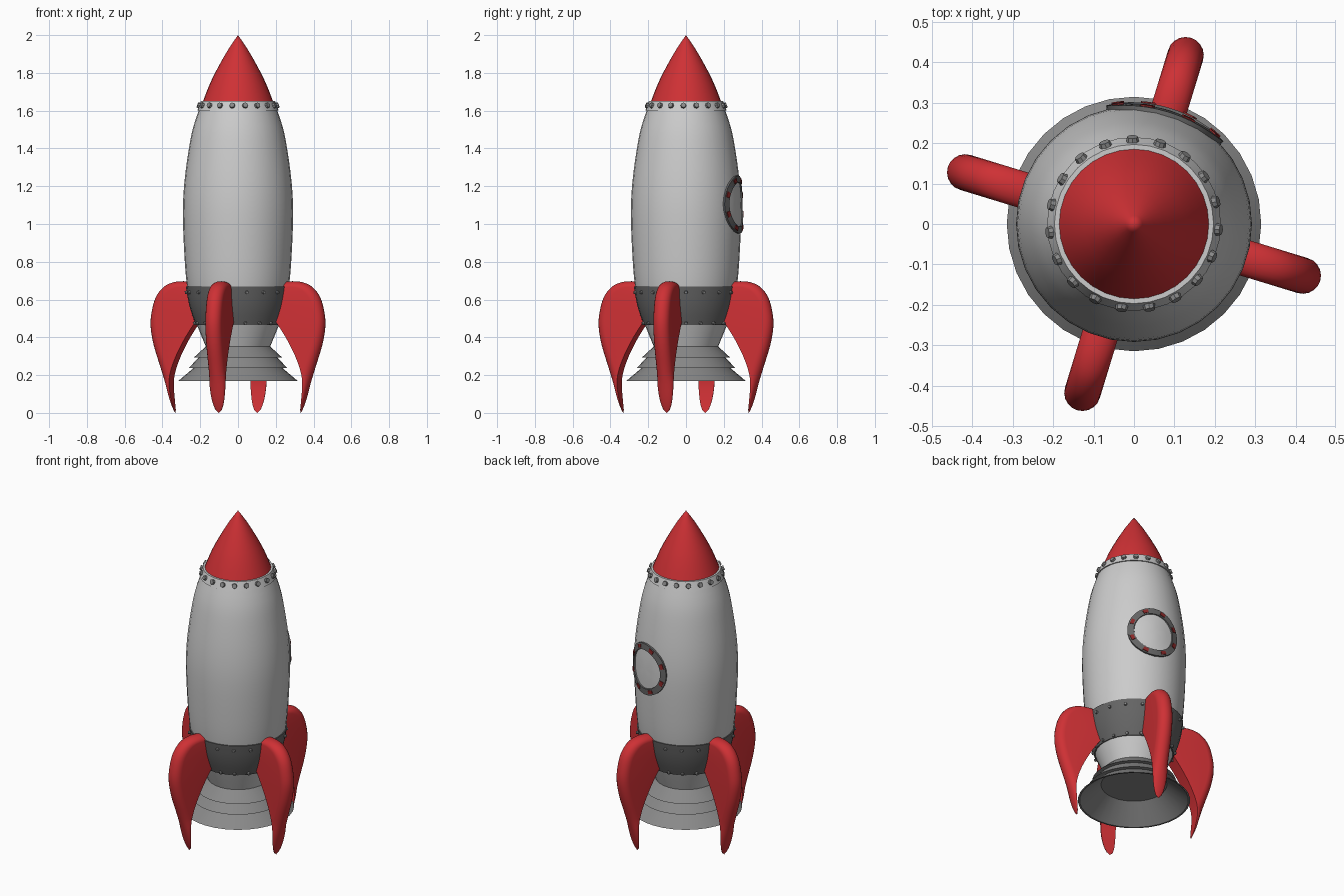
import bpy, bmesh, math
from mathutils import Vector, Matrix

if "Cube" in bpy.data.objects:
    bpy.data.objects.remove(bpy.data.objects["Cube"])

SEG = 32
FIN_ANGLE = math.radians(73)


def material(name, rgb):
    m = bpy.data.materials.new(name)
    m.diffuse_color = (*rgb, 1)
    m.use_nodes = True
    m.node_tree.nodes["Principled BSDF"].inputs["Base Color"].default_value = m.diffuse_color
    return m


RED = material("red_paint", (0.62, 0.03, 0.035))
DARK = material("dark_grey", (0.13, 0.13, 0.13))
MID = material("mid_grey", (0.25, 0.25, 0.25))
BOLT_RED = material("dark_red", (0.25, 0.02, 0.02))


def finish(name, bm, mat=None, angle=35):
    bmesh.ops.remove_doubles(bm, verts=bm.verts, dist=1e-5)
    bmesh.ops.recalc_face_normals(bm, faces=bm.faces)
    me = bpy.data.meshes.new(name)
    bm.to_mesh(me)
    bm.free()
    ob = bpy.data.objects.new(name, me)
    bpy.context.collection.objects.link(ob)
    if mat:
        me.materials.append(mat)
    bpy.ops.object.select_all(action='DESELECT')
    ob.select_set(True)
    bpy.context.view_layer.objects.active = ob
    bpy.ops.object.shade_smooth_by_angle(angle=math.radians(angle))
    return ob


def skin(bm, loops, close_rows=False):
    rows = [[bm.verts.new(p) for p in loop] for loop in loops]
    pairs = list(zip(rows, rows[1:])) + ([(rows[-1], rows[0])] if close_rows else [])
    for a, b in pairs:
        n = len(a)
        for i in range(n):
            j = (i + 1) % n
            bm.faces.new((a[i], a[j], b[j], b[i]))
    return rows


def lathe(name, profile, mat=None, angle=35, closed=False):
    bm = bmesh.new()
    loops = [[(max(r, 1e-6) * math.cos(2 * math.pi * i / SEG),
               max(r, 1e-6) * math.sin(2 * math.pi * i / SEG), z)
              for i in range(SEG)] for r, z in profile]
    skin(bm, loops, closed)
    return finish(name, bm, mat, angle)


def spline(pts, steps):
    # Catmull-Rom through points of any dimension
    pts = [Vector(p) for p in pts]
    out = []
    for i in range(len(pts) - 1):
        a, b, c, d = pts[max(i - 1, 0)], pts[i], pts[i + 1], pts[min(i + 2, len(pts) - 1)]
        for k in range(steps):
            t = k / steps
            out.append(0.5 * (2 * b + (c - a) * t + (2 * a - 5 * b + 4 * c - d) * t * t
                              + (3 * b - a - 3 * c + d) * t ** 3))
    return out + [pts[-1]]


# Hull
hull = spline([(.17, .35), (.217, .465), (.25, .56), (.27, .67), (.283, .82), (.292, 1.05),
               (.284, 1.22), (.26, 1.4), (.235, 1.52), (.19, 1.65)], 3)


def hull_r(z):
    for a, b in zip(hull, hull[1:]):
        if a.y <= z <= b.y:
            return a.x + (b.x - a.x) * (z - a.y) / (b.y - a.y)
    return hull[-1].x


def on_hull(ang, z, lift=0.0):
    r = hull_r(z) + lift
    return Vector((r * math.cos(ang), r * math.sin(ang), z))


lathe("hull", [(0, .35)] + [tuple(p) for p in hull] + [(0, 1.65)])

# Nose cone
nose = spline([(.187, 1.645), (.148, 1.745), (.10, 1.84), (.048, 1.93), (0, 2.0)], 2)
lathe("nose_cone", [(0, 1.645)] + [tuple(p) for p in nose], RED)


# Collar under the nose and dark band around the tail
def band(name, zs, lift, mat=None):
    outer = [(hull_r(z) + lift, z) for z in zs]
    inner = [(hull_r(z) - .01, z) for z in reversed(zs)]
    lathe(name, outer + inner, mat, closed=True)


band("nose_collar", [1.60, 1.625, 1.65], .007)
band("tail_band", [.465, .515, .565, .615, .67], .006, DARK)

# Stepped nozzle with a recessed floor
lathe("nozzle", [(0, .352), (.17, .352), (.235, .292), (.21, .292), (.26, .238), (.235, .238),
                 (.315, .17), (.305, .17), (.185, .27), (0, .27)], MID, 25)


# Bolts and rivets set on the hull
def studs(name, count, z, start, radius, depth, sides, lift, mat=None):
    bm = bmesh.new()
    for i in range(count):
        a = start + 2 * math.pi * i / count
        slope = (hull_r(z + .01) - hull_r(z - .01)) / .02
        normal = Vector((math.cos(a), math.sin(a), -slope)).normalized()
        mat4 = Matrix.Translation(on_hull(a, z, lift)) @ normal.to_track_quat('Z', 'Y').to_matrix().to_4x4()
        bmesh.ops.create_cone(bm, cap_ends=True, segments=sides, radius1=radius,
                              radius2=radius * .8, depth=depth, matrix=mat4)
    finish(name, bm, mat)


studs("collar_bolts", 19, 1.627, math.radians(91), .017, .02, 8, .008, MID)
studs("upper_rivets", 18, .638, math.radians(80), .01, .016, 8, .008, MID)
studs("lower_rivets", 18, .475, math.radians(80), .01, .016, 8, .008, MID)


# Porthole wrapped onto the hull
def port_point(radius, th, lift):
    return on_hull(FIN_ANGLE + radius * math.cos(th) / .29, 1.103 + radius * math.sin(th), lift)


N = 32
turn = [2 * math.pi * i / N for i in range(N)]
bm = bmesh.new()
skin(bm, [[port_point(r, t, h) for t in turn] for r, h in
          ((.155, -.01), (.153, .01), (.117, .01), (.113, -.01))], True)
finish("window_frame", bm, DARK)

bm = bmesh.new()
skin(bm, [[port_point(r, t, .003) for t in turn] for r in (.116, .08, .04, 0)])
finish("window_glass", bm)

bm = bmesh.new()
for i in range(8):
    c = 2 * math.pi * (i + .5) / 8
    loops = []
    for h in (.005, .014):
        loops.append([port_point(r, c + s, h) for r, s in
                      ((.125, -.11), (.145, -.11), (.145, .11), (.125, .11))])
    rows = skin(bm, loops)
    bm.faces.new(rows[1])
    bm.faces.new(rows[0])
finish("window_bolts", bm, BOLT_RED)

# Fins: each row joins an inner edge point to an outer edge point with a rounded rim
T = .045
edges = spline([  # outer r, outer z, inner r, inner z
    (.22, .69, .20, .60), (.30, .697, .20, .59), (.36, .691, .20, .58), (.41, .667, .20, .56),
    (.452, .615, .20, .54), (.475, .54, .20, .51), (.482, .46, .235, .465),
    (.465, .36, .295, .37), (.43, .25, .345, .265), (.398, .15, .369, .17),
    (.372, .06, .36, .07), (.348, 0, .346, 0)], 3)
for k in range(4):
    bm = bmesh.new()
    rot = Matrix.Rotation(FIN_ANGLE + k * math.pi / 2, 3, 'Z')
    loops = []
    for e in edges:
        o, inn = Vector((e[0], 0, max(e[1], 0))), Vector((e[2], 0, max(e[3], 0)))
        d = o - inn
        length = max(d.length, 1e-4)
        d = d / length
        t = T * math.sqrt(max(1 - (max(.17 - o.z, 0) / .17) ** 2, 1e-4))
        a = min(T, length * .9)
        loop = [inn + Vector((0, -t, 0))]
        for s in range(11):
            th = -math.pi / 2 + math.pi * s / 10
            loop.append(inn + d * (length - a + a * math.cos(th)) + Vector((0, t * math.sin(th), 0)))
        loop.append(inn + Vector((0, t, 0)))
        loops.append([rot @ p for p in loop])
    rows = skin(bm, loops)
    bm.faces.new(rows[0])
    bm.faces.new(rows[-1])
    finish("fin_%d" % (k + 1), bm, RED, 45)
